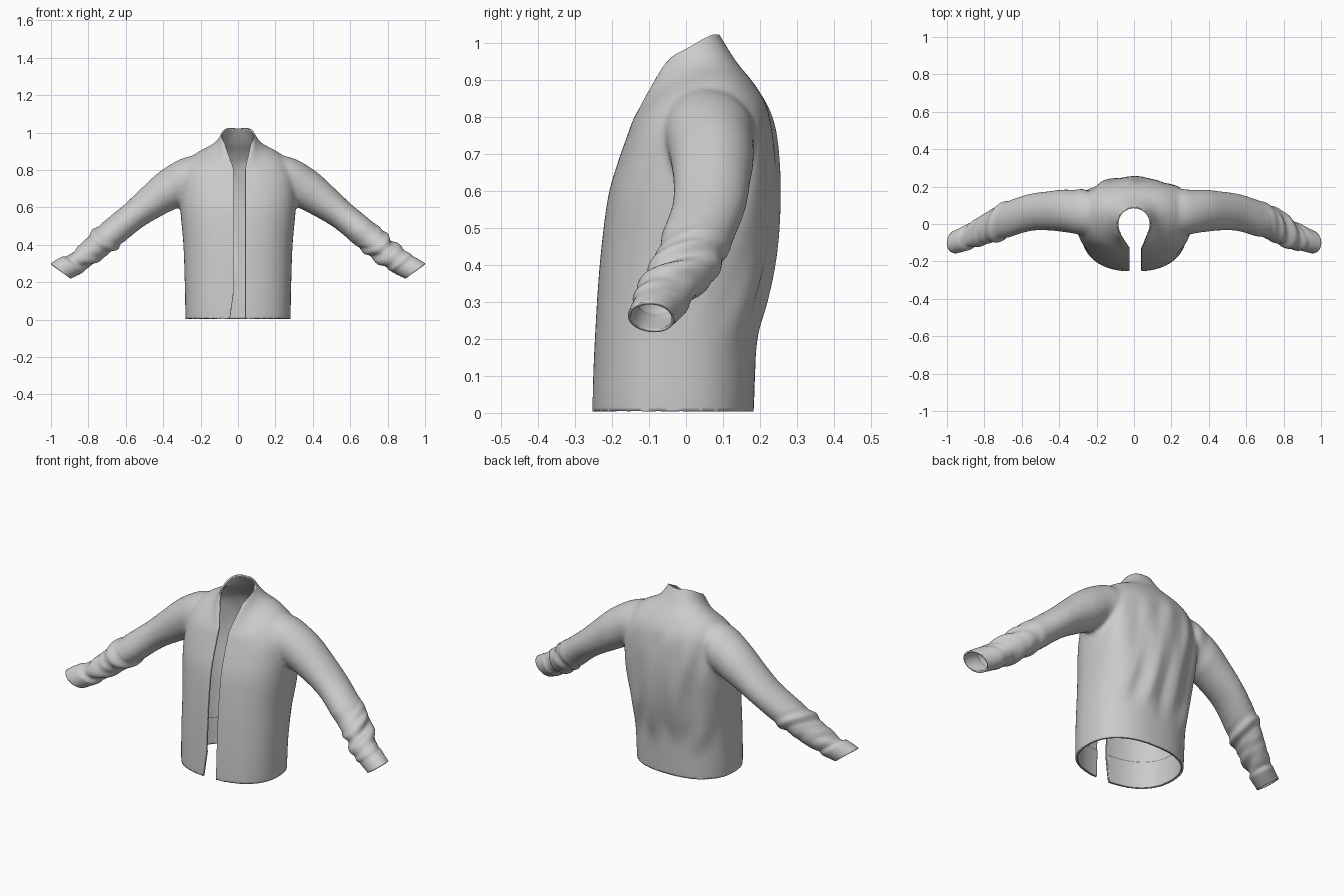
import bpy, bmesh, math
from mathutils import Vector, noise

if "Cube" in bpy.data.objects:
    bpy.data.objects.remove(bpy.data.objects["Cube"])


def resample(rows, steps):
    """Catmull-Rom interpolation through rows of numbers."""
    out = []
    for i in range(len(rows) - 1):
        a, b, c, d = (rows[max(0, min(len(rows) - 1, i + k))] for k in (-1, 0, 1, 2))
        for s in range(steps):
            t = s / steps
            out.append([0.5 * (2 * q + (r - p) * t + (2 * p - 5 * q + 4 * r - w) * t * t
                               + (3 * q - p - 3 * r + w) * t ** 3)
                        for p, q, r, w in zip(a, b, c, d)])
    return out + [list(rows[-1])]


def loft(bm, rings):
    """Closed, capped tube through rings of points."""
    loops = [[bm.verts.new(p) for p in ring] for ring in rings]
    n = len(loops[0])
    for a, b in zip(loops, loops[1:]):
        for i in range(n):
            j = (i + 1) % n
            bm.faces.new((a[i], a[j], b[j], b[i]))
    for loop, flip in ((loops[0], True), (loops[-1], False)):
        mid = bm.verts.new(sum((v.co for v in loop), Vector()) / n)
        for i in range(n):
            a, b = loop[i], loop[(i + 1) % n]
            bm.faces.new((b, a, mid) if flip else (a, b, mid))


def spow(v, e):
    return math.copysign(abs(v) ** e, v)


def torso_ring(row, n=72):
    zf, zs, zb, hw, yf, yb = row
    ring = []
    for i in range(n):
        a = 2 * math.pi * i / n
        c, s = spow(math.cos(a), 0.85), spow(math.sin(a), 0.85)
        z = (zf + zb) / 2 + (zb - zf) / 2 * s + (zs - (zf + zb) / 2) * (1 - s * s)
        ring.append(Vector((hw * c, (yf + yb) / 2 + (yb - yf) / 2 * s, z)))
    return ring


def sleeve_rings(rows, side, n=40):
    rings = []
    for i, (x, y, z, r, ry) in enumerate(rows):
        p, q = rows[max(0, i - 1)], rows[min(len(rows) - 1, i + 1)]
        t = Vector((q[0] - p[0], 0, q[2] - p[2])).normalized()
        u = Vector((-t.z, 0, t.x))
        ring = []
        for k in range(n):
            a = 2 * math.pi * k / n
            v = Vector((x, y, z)) + u * r * math.cos(a) + Vector((0, ry * math.sin(a), 0))
            ring.append(Vector((side * v.x, v.y, v.z)))
        rings.append(ring)
    return rings


def trim(bm, f):
    """Keep the part of the surface where f(point) > 0, with a clean edge."""
    val = {v: f(v.co) for v in bm.verts}
    gone = [v for v in bm.verts if val[v] < 0]
    cross = [e for e in bm.edges if (val[e.verts[0]] < 0) != (val[e.verts[1]] < 0)]
    new = []
    for e in cross:
        a, b = e.verts
        new.append(bmesh.utils.edge_split(e, a, val[a] / (val[a] - val[b]))[1])
    bmesh.ops.connect_verts(bm, verts=new)
    bmesh.ops.delete(bm, geom=gone, context='VERTS')
    bmesh.ops.remove_doubles(bm, verts=bm.verts[:], dist=0.0012)


def ramp(v, a, b):
    t = max(0.0, min(1.0, (v - a) / (b - a)))
    return t * t * (3 - 2 * t)


def neck_and_front(p):
    """Keyhole seen from above: round neck plus front slot."""
    circle = math.hypot(p.x, p.y) - 0.091 if p.z > 0.6 else 1
    t = max(0.0, min(1.0, (p.y + 0.135) / 0.07))
    half = 0.031 + 0.037 * t
    mid = 0.008 * (1 - t)
    if p.x < 0:
        half += max(0, 0.15 - p.z) * 0.14
    return min(circle, max(abs(p.x - mid) - half, p.y + 0.03))


def along(p):
    return 0.61 * abs(p.x) - 0.79 * p.z


def finish(obj, thickness):
    mod = obj.modifiers.new("thickness", 'SOLIDIFY')
    mod.thickness = thickness
    mod.offset = -1
    for poly in obj.data.polygons:
        poly.use_smooth = True
    bpy.ops.object.select_all(action='DESELECT')
    bpy.context.view_layer.objects.active = obj
    obj.select_set(True)
    bpy.ops.object.shade_smooth_by_angle(angle=math.radians(50))


# Torso rings: z front, z side, z back, half width, y front, y back
torso = [(-.06, -.06, -.06, .275, -.250, .180), (.02, .02, .02, .281, -.254, .184),
         (.2, .2, .2, .285, -.247, .194), (.4, .4, .4, .292, -.234, .233),
         (.58, .58, .58, .308, -.212, .250), (.68, .70, .71, .310, -.184, .247),
         (.745, .80, .82, .293, -.161, .224), (.78, .875, .89, .232, -.149, .185),
         (.795, .922, .945, .135, -.143, .140), (.80, .955, 1.02, .096, -.140, .093),
         (.81, .985, 1.06, .085, -.135, .072)]
# Sleeve stations: x, y, z, radius, radius in y
sleeve = [(.15, .05, .79, .09, .10), (.25, .06, .765, .108, .12), (.36, .07, .70, .108, .115),
          (.46, .07, .63, .092, .105), (.555, .062, .558, .078, .10), (.645, .035, .485, .077, .098),
          (.73, .005, .413, .077, .094), (.85, -.053, .315, .067, .078),
          (.95, -.095, .26, .064, .064), (1.03, -.12, .20, .064, .062)]

# Solid body and sleeves fused into one smooth skin
bm = bmesh.new()
loft(bm, [torso_ring(r) for r in resample(torso, 5)])
for side in (1, -1):
    loft(bm, sleeve_rings(resample(sleeve, 5), side))
mesh = bpy.data.meshes.new("jacket_solid")
bm.to_mesh(mesh)
bm.free()
jacket = bpy.data.objects.new("jacket", mesh)
bpy.context.collection.objects.link(jacket)
remesh = jacket.modifiers.new("fuse", 'REMESH')
remesh.mode = 'VOXEL'
remesh.voxel_size = 0.01
smooth = jacket.modifiers.new("soften", 'SMOOTH')
smooth.factor = 0.5
smooth.iterations = 16
skin = bpy.data.meshes.new_from_object(
    jacket.evaluated_get(bpy.context.evaluated_depsgraph_get()))
jacket.modifiers.clear()
jacket.data = skin

# Cloth folds: rings on the forearms, long vertical folds on the back
bm = bmesh.new()
bm.from_mesh(skin)
bm.normal_update()
moves = []
for v in bm.verts:
    p, s = v.co, along(v.co)
    arm = ramp(s, -.02, .14) * (1 - ramp(s, .29, .31)) * ramp(abs(p.x), .4, .55)
    d = arm * 0.017 * noise.noise(Vector((s * 26 + p.y * 8, p.y * 7, p.x * 3)))
    back = ramp(p.y, .02, .15) * ramp(p.z, .12, .3) * (1 - ramp(p.z, .75, .88)) * (1 - ramp(abs(p.x), .25, .4))
    d += back * 0.017 * noise.noise(Vector((p.x * 13 + p.z * 2, 4.2, p.z * 3)))
    moves.append((v, v.normal * d))
for v, m in moves:
    v.co += m

# Open the hem, the cuffs, the neck and the front
trim(bm, lambda p: p.z - 0.004)
trim(bm, lambda p: 0.374 - along(p))
trim(bm, neck_and_front)
bm.to_mesh(skin)

# Inner facing along the hem
trim(bm, lambda p: 0.15 - p.z)
trim(bm, lambda p: 0.4 - abs(p.x))
bm.normal_update()
shift = [(v, v.normal * -0.008) for v in bm.verts]
for v, m in shift:
    v.co += m
facing_mesh = bpy.data.meshes.new("hem_facing")
bm.to_mesh(facing_mesh)
bm.free()
facing = bpy.data.objects.new("hem_facing", facing_mesh)
bpy.context.collection.objects.link(facing)

finish(jacket, 0.008)
finish(facing, 0.004)
